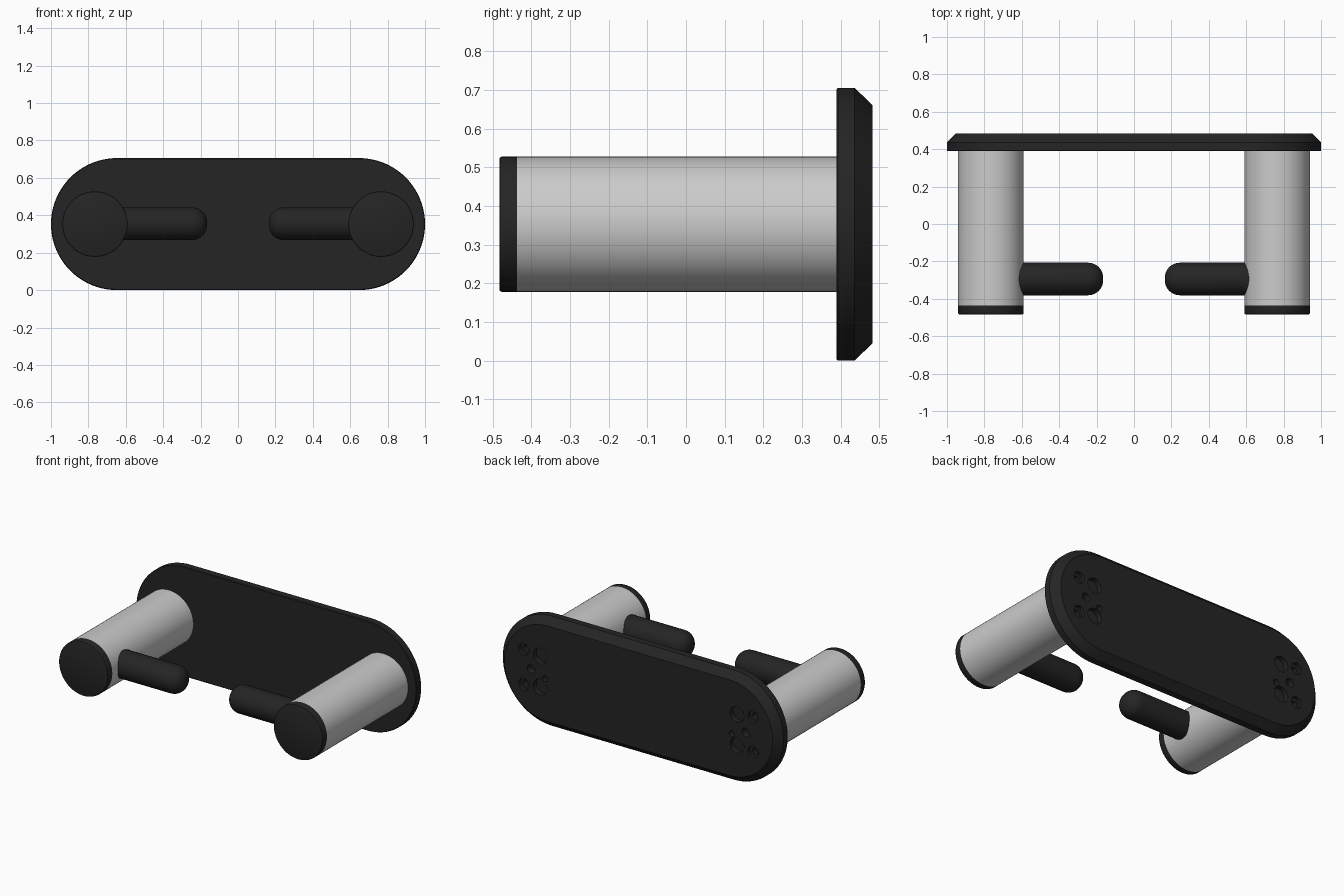
import bpy, bmesh
from math import sin, cos, pi, radians
from mathutils import Vector

if "Cube" in bpy.data.objects:
    bpy.data.objects.remove(bpy.data.objects["Cube"])

ZC = 0.353      # height of the common centre line
POST_X = 0.765

black = bpy.data.materials.new("black_finish")
black.diffuse_color = (0.018, 0.018, 0.018, 1)
black.use_nodes = True
black.node_tree.nodes["Principled BSDF"].inputs["Base Color"].default_value = black.diffuse_color


def make_object(name, bm, mat=None):
    bmesh.ops.recalc_face_normals(bm, faces=bm.faces)
    me = bpy.data.meshes.new(name)
    bm.to_mesh(me)
    bm.free()
    ob = bpy.data.objects.new(name, me)
    bpy.context.collection.objects.link(ob)
    if mat:
        me.materials.append(mat)
    return ob


def smooth(ob):
    bpy.ops.object.select_all(action='DESELECT')
    ob.select_set(True)
    bpy.context.view_layer.objects.active = ob
    bpy.ops.object.shade_smooth_by_angle(angle=radians(30))


def loft(bm, loops):
    # Skin a stack of closed loops and cap both ends
    rings = [[bm.verts.new(p) for p in loop] for loop in loops]
    n = len(rings[0])
    for a, b in zip(rings, rings[1:]):
        for i in range(n):
            j = (i + 1) % n
            bm.faces.new((a[i], a[j], b[j], b[i]))
    bm.faces.new(rings[0])
    bm.faces.new(rings[-1])


def circle(c, r, axis, n):
    out = []
    for i in range(n):
        a, b = r * cos(2 * pi * i / n), r * sin(2 * pi * i / n)
        out.append(Vector(c) + Vector((a, 0, b) if axis == 'y' else (0, a, b)))
    return out


def lathe(bm, x, z, profile, n=64):
    # profile: (radius, y) pairs around an axis parallel to y
    loft(bm, [circle((x, y, z), r, 'y', n) for r, y in profile])


def stadium(r, y, n=40):
    pts = []
    for s, start in ((1, -pi / 2), (-1, pi / 2)):
        for i in range(n + 1):
            a = start + pi * i / n
            pts.append((s * 0.647 + r * cos(a), y, ZC + r * sin(a)))
    return pts


# Wall plate with a chamfered back rim
bm = bmesh.new()
loft(bm, [stadium(r, y) for r, y in
          ((0.349, 0.389), (0.353, 0.393), (0.353, 0.436), (0.308, 0.483))])
plate = make_object("wall_plate", bm, black)

# Fixing holes in the back of the plate: offset towards the middle, height, steps
BACK = 0.5
holes = [
    (0.0, 0.0, ((0.028, BACK), (0.028, 0.44))),
    (0.1, -0.035, ((0.02, BACK), (0.02, 0.45))),
]
for s in (1, -1):
    holes.append((0.064, s * 0.1, ((0.05, BACK), (0.05, 0.45))))
    holes.append((-0.052, s * 0.113, ((0.038, BACK), (0.038, 0.46),
                                      (0.02, 0.46), (0.02, 0.43))))
bm = bmesh.new()
for side in (1, -1):
    for u, dz, prof in holes:
        lathe(bm, side * (POST_X - u), ZC + dz, prof, 32)
cutter = make_object("hole_cutter", bm)
cutter.hide_render = True
mod = plate.modifiers.new("holes", 'BOOLEAN')
mod.object = cutter
mod.solver = 'EXACT'
bpy.context.view_layer.objects.active = plate
bpy.ops.object.modifier_apply(modifier=mod.name)
bpy.data.objects.remove(cutter)
smooth(plate)

for side, label in ((-1, "left"), (1, "right")):
    x = side * POST_X

    # Grey post
    bm = bmesh.new()
    lathe(bm, x, ZC, ((0.175, 0.39), (0.175, -0.437)))
    smooth(make_object(label + "_post", bm))

    # Black end cap with a softened front edge
    bm = bmesh.new()
    lathe(bm, x, ZC, ((0.175, -0.437), (0.175, -0.477),
                      (0.173, -0.481), (0.169, -0.483)))
    smooth(make_object(label + "_end_cap", bm, black))

    # Inward peg with a rounded tip
    R, F = 0.087, 0.08
    rings = [(0.64, R)]
    for i in range(11):
        a = pi / 2 * i / 10
        rings.append((0.165 + F - F * sin(a), R - F + F * cos(a)))
    bm = bmesh.new()
    loft(bm, [circle((side * px, -0.294, ZC + 0.002), r, 'x', 48) for px, r in rings])
    smooth(make_object(label + "_peg", bm, black))
